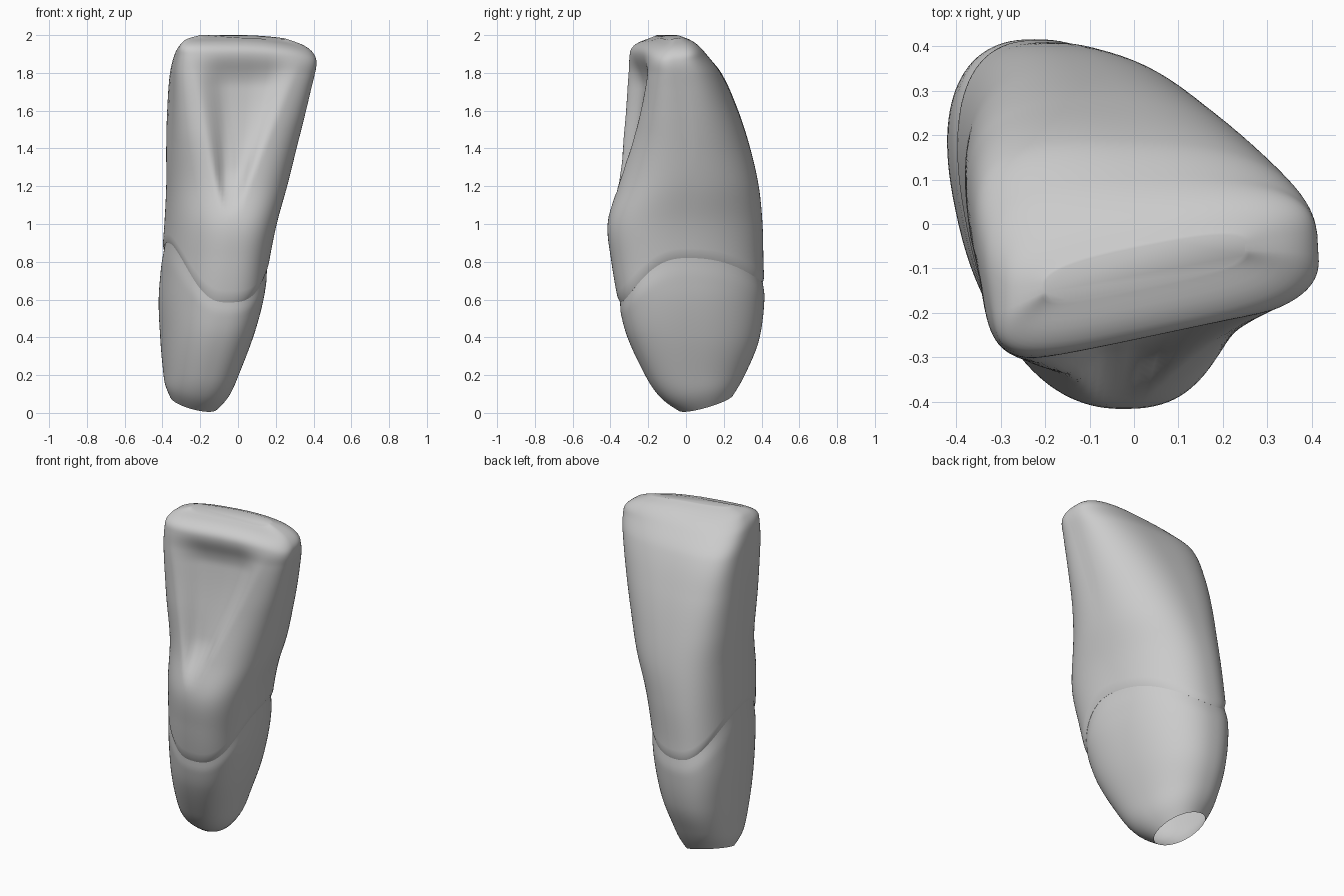
import bpy, bmesh, math

SIDES = 112

cube = bpy.data.objects.get("Cube")
if cube:
    bpy.data.objects.remove(cube)

# Height, x range, y range, squareness, sideways lean, outer-side skew
LEVELS = [
    (0.00, -.36, -.11, -.04, .25, 2.1, .05, 0),
    (0.10, -.387, -.045, -.14, .29, 2.2, .15, 0),
    (0.20, -.397, .00, -.21, .325, 2.3, .22, 0),
    (0.40, -.412, .08, -.31, .39, 2.35, .28, 0),
    (0.60, -.42, .135, -.36, .415, 2.35, .3, 0),
    (0.80, -.405, .165, -.395, .41, 2.35, .3, 0),
    (1.00, -.39, .205, -.415, .405, 2.35, .27, 0),
    (1.20, -.38, .26, -.365, .385, 2.4, .22, 0),
    (1.40, -.38, .31, -.32, .34, 2.5, .18, -.02),
    (1.60, -.375, .36, -.285, .275, 2.7, .13, -.04),
    (1.80, -.36, .405, -.262, .185, 3.0, .08, -.03),
    (1.90, -.335, .415, -.255, .105, 3.0, .05, .05),
    (1.95, -.305, .395, -.24, .055, 3.0, 0, .12),
    (1.98, -.27, .345, -.2, .005, 2.9, 0, .18),
    (2.00, -.2, .25, -.14, -.05, 2.8, 0, .2),
]


def smooth(v, lo=0.0, hi=1.0):
    v = min(1, max(0, (v - lo) / (hi - lo)))
    return v * v * (3 - 2 * v)


def slope(i):
    a, b = LEVELS[max(i - 1, 0)], LEVELS[min(i + 1, len(LEVELS) - 1)]
    return [(q - p) / (b[0] - a[0]) for p, q in zip(a, b)]


def section(z):
    """Cubic blend of the two neighbouring levels."""
    i = max(k for k in range(len(LEVELS) - 1) if LEVELS[k][0] <= max(z, 0))
    a, b = LEVELS[i], LEVELS[i + 1]
    h = b[0] - a[0]
    t = (z - a[0]) / h
    s = smooth(t)
    return [p * (1 - s) + q * s + h * (m * t * (1 - t) ** 2 - n * t * t * (1 - t))
            for p, q, m, n in zip(a, b, slope(i), slope(i + 1))][1:]


def surface(angle, z, grow=0.0):
    x0, x1, y0, y1, power, lean, skew = section(z)
    c, s = math.cos(angle), math.sin(angle)
    # Squarer corners beside the hollow
    if s < 0:
        power += 1.3 * smooth(z, 1.2, 1.8)
    u = math.copysign(abs(c) ** (2 / power), c)
    v = math.copysign(abs(s) ** (2 / power), s)
    # Leaning oval that keeps its overall width and depth
    half = (x1 - x0) / 2
    dual = power / (power - 1)
    upright = math.sqrt(1 - lean * lean)
    span = (upright ** dual + abs(lean) ** dual) ** (1 / dual)
    x = (x0 + x1) / 2 + (half + grow) * (u * upright - lean * v) / span
    y = (y0 + y1) / 2 + ((y1 - y0) / 2 + grow) * v
    # Slant both broad faces towards the biting edge
    blend = smooth(v, -1, 1)
    y += u * half * (skew * blend + .21 * smooth(z, .9, 1.5) * (1 - blend))
    # Triangular hollow on the inner face
    if v < 0 and z > 1.03:
        reach = .03 + .24 * (z - 1.03) / .87
        mid = -.04 + .075 * smooth(z, 1.05, 1.9)
        hollow = smooth(1.15 - abs(x - mid) / reach, 0, .8)
        y += .065 * hollow * smooth(z, 1.03, 1.3) * (1 - smooth(z, 1.72, 1.95)) * smooth(-v, .3, .8)
    # Slanting root tip and sloping biting edge
    lift = max(0, 1 - z / .4) ** 2
    height = z + lift * (.24 * (-.15 - x) + .27 * (y + .03))
    height -= smooth(z, 1.7, 2) * (.28 * max(0, x) ** 2 + .015 * smooth(-v, .2, 1))
    return x, y, height


def neck(angle):
    """Height of the wavy line where crown and root meet."""
    c, s = math.cos(angle), math.sin(angle)
    side = abs(c) ** (3 if c > 0 and s < 0 else 2)
    low = .585 if s < 0 else .69
    high = .82 if c > 0 else .9
    return low + (high - low) * side


def loft(name, rings, material, closed_top):
    """Skin rings of points into a shell."""
    bm = bmesh.new()
    rows = [[bm.verts.new(p) for p in ring] for ring in rings]
    for low, high in zip(rows, rows[1:]):
        for i in range(SIDES):
            j = (i + 1) % SIDES
            bm.faces.new((low[i], low[j], high[j], high[i]))
    if closed_top:
        bm.faces.new(rows[-1])
    mesh = bpy.data.meshes.new(name)
    bm.to_mesh(mesh)
    bm.free()
    mesh.materials.append(material)
    obj = bpy.data.objects.new(name, mesh)
    bpy.context.collection.objects.link(obj)
    bpy.ops.object.select_all(action='DESELECT')
    obj.select_set(True)
    bpy.context.view_layer.objects.active = obj
    bpy.ops.object.shade_smooth_by_angle(angle=math.radians(40))


grey = bpy.data.materials.new("plain_grey")
grey.use_nodes = True
colour = (.6, .6, .6, 1)
grey.diffuse_color = colour
grey.node_tree.nodes["Principled BSDF"].inputs["Base Color"].default_value = colour

angles = [math.tau * i / SIDES for i in range(SIDES)]

# Hollow root with an open tip, ending just inside the crown
root_rings = [[surface(a, (neck(a) + .04) * r / 36, -.012 * smooth(r, 30, 36))
               for a in angles] for r in range(37)]
loft("root", root_rings, grey, False)

# Crown, with a rolled lower lip and rows gathered near the biting edge
crown_rings = [[surface(a, neck(a) + .012, -.03) for a in angles],
               [surface(a, neck(a), -.008) for a in angles]]
for r in range(1, 71):
    t = 1 - (1 - r / 70) ** 1.5
    crown_rings.append([surface(a, neck(a) + (2 - neck(a)) * t) for a in angles])
loft("crown", crown_rings, grey, True)
